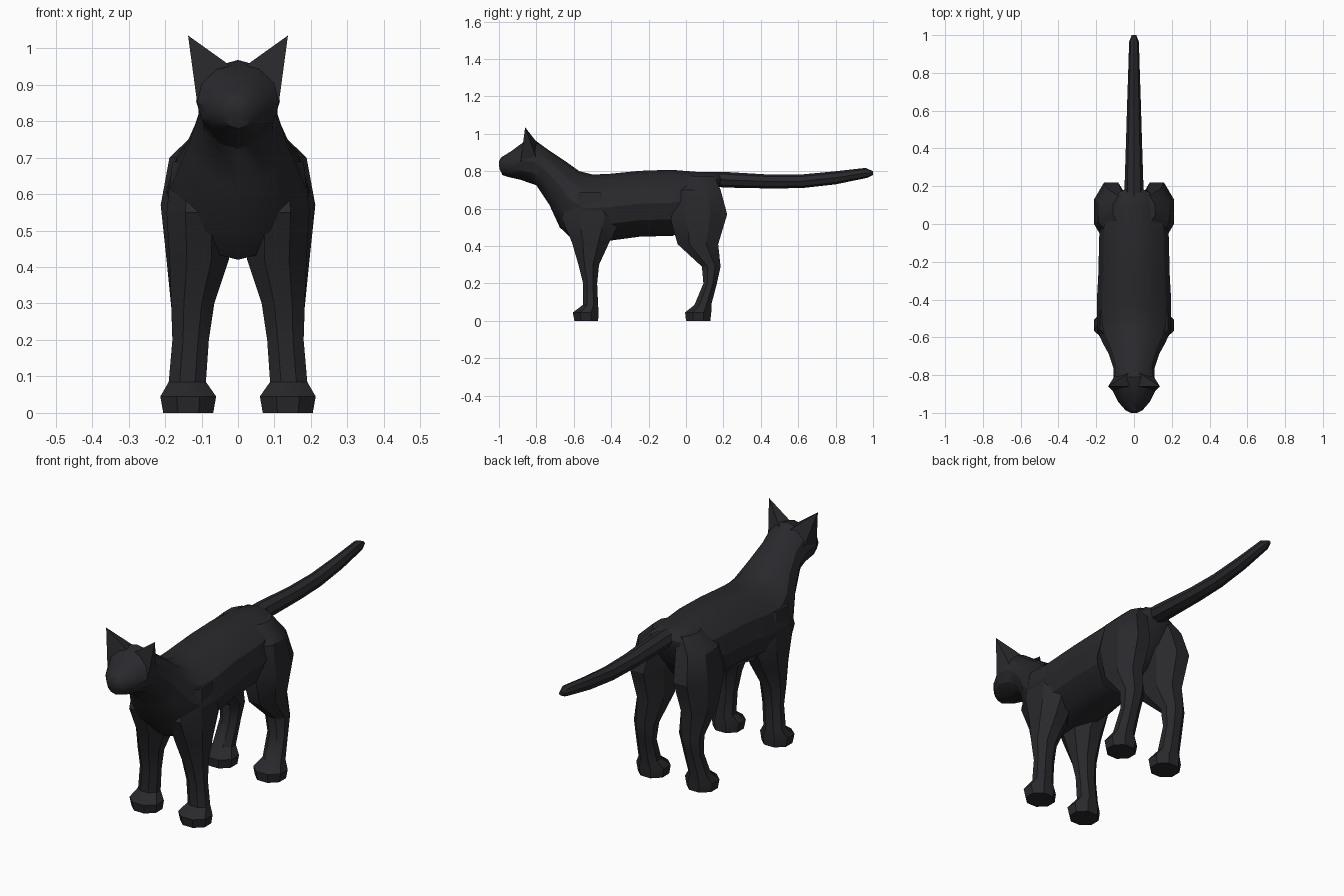
import bpy, bmesh, math
from mathutils import Vector

coat = bpy.data.materials.new("black_coat")
coat.diffuse_color = (0.022, 0.022, 0.026, 1)


def finish(name, bm, mirror=False, angle=30):
    bmesh.ops.recalc_face_normals(bm, faces=bm.faces)
    mesh = bpy.data.meshes.new(name)
    bm.to_mesh(mesh)
    bm.free()
    mesh.materials.append(coat)
    obj = bpy.data.objects.new(name, mesh)
    bpy.context.collection.objects.link(obj)
    if mirror:
        obj.modifiers.new("Mirror", 'MIRROR').use_mirror_merge = False
    bpy.ops.object.select_all(action='DESELECT')
    obj.select_set(True)
    bpy.context.view_layer.objects.active = obj
    bpy.ops.object.shade_smooth_by_angle(angle=math.radians(angle))
    return obj


def loft(name, rings, mirror=False, angle=30):
    bm = bmesh.new()
    loops = [[bm.verts.new(p) for p in ring] for ring in rings]
    n = len(loops[0])
    for a, b in zip(loops, loops[1:]):
        for i in range(n):
            j = (i + 1) % n
            bm.faces.new((a[i], a[j], b[j], b[i]))
    bm.faces.new(loops[0])
    bm.faces.new(loops[-1])
    return finish(name, bm, mirror, angle)


def upright_ring(ty, tz, by, bz, w, n=12):
    # ring spanning a top and a bottom point on the centre plane
    top, bot = Vector((0, ty, tz)), Vector((0, by, bz))
    mid, half = (top + bot) / 2, (top - bot) / 2
    pts = []
    for i in range(n):
        a = 2 * math.pi * i / n
        pts.append(mid + half * math.cos(a) + Vector((w * math.sin(a), 0, 0)))
    return pts


def flat_ring(z, y0, y1, x0, x1, n=8):
    # horizontal ring filling a rectangle with cut corners
    k = 1 / math.cos(math.pi / n)
    pts = []
    for i in range(n):
        a = 2 * math.pi * (i + 0.5) / n
        pts.append(((x0 + x1) / 2 + (x1 - x0) / 2 * k * math.cos(a),
                    (y0 + y1) / 2 + (y1 - y0) / 2 * k * math.sin(a), z))
    return pts


# torso, neck and head: top y,z / bottom y,z / half width
body = [
    (0.19, 0.78, 0.175, 0.71, 0.05),
    (0.16, 0.795, 0.14, 0.62, 0.12),
    (0.08, 0.795, 0.06, 0.52, 0.17),
    (-0.08, 0.808, -0.07, 0.455, 0.185),
    (-0.25, 0.802, -0.25, 0.45, 0.188),
    (-0.42, 0.785, -0.40, 0.43, 0.197),
    (-0.50, 0.783, -0.59, 0.42, 0.195),
    (-0.57, 0.80, -0.675, 0.50, 0.17),
    (-0.64, 0.85, -0.73, 0.62, 0.135),
    (-0.73, 0.91, -0.80, 0.725, 0.108),
    (-0.81, 0.968, -0.83, 0.735, 0.11),
    (-0.87, 0.955, -0.885, 0.755, 0.115),
    (-0.935, 0.907, -0.945, 0.768, 0.085),
    (-0.99, 0.873, -0.982, 0.78, 0.045),
    (-1.0, 0.85, -0.998, 0.815, 0.02),
]
loft("body_and_head", [upright_ring(*s) for s in body])

# tail
tail = [
    (0.08, 0.793, 0.08, 0.73, 0.05),
    (0.20, 0.797, 0.20, 0.713, 0.05),
    (0.45, 0.782, 0.45, 0.708, 0.042),
    (0.62, 0.783, 0.62, 0.71, 0.037),
    (0.80, 0.80, 0.80, 0.73, 0.031),
    (0.96, 0.818, 0.97, 0.765, 0.026),
    (1.0, 0.80, 1.0, 0.78, 0.012),
]
loft("tail", [upright_ring(*s, n=8) for s in tail])

# legs with paws: z / front y, back y / inner x, outer x
front_leg = [
    (0.0, -0.597, -0.47, 0.068, 0.205),
    (0.045, -0.605, -0.467, 0.06, 0.213),
    (0.085, -0.552, -0.47, 0.088, 0.19),
    (0.20, -0.55, -0.475, 0.08, 0.18),
    (0.30, -0.575, -0.465, 0.065, 0.183),
    (0.42, -0.61, -0.41, 0.025, 0.188),
    (0.55, -0.665, -0.34, 0.02, 0.196),
    (0.69, -0.62, -0.40, 0.02, 0.18),
]
loft("front_leg", [flat_ring(*s) for s in front_leg], mirror=True)

hind_leg = [
    (0.0, 0.0, 0.13, 0.068, 0.205),
    (0.045, -0.005, 0.135, 0.06, 0.213),
    (0.085, 0.045, 0.135, 0.088, 0.19),
    (0.20, 0.093, 0.165, 0.085, 0.18),
    (0.29, 0.085, 0.185, 0.07, 0.183),
    (0.41, -0.045, 0.172, 0.05, 0.195),
    (0.57, -0.09, 0.22, 0.03, 0.212),
    (0.70, -0.06, 0.185, 0.02, 0.188),
    (0.775, 0.0, 0.15, 0.02, 0.11),
]
loft("hind_leg", [flat_ring(*s) for s in hind_leg], mirror=True)

# ears: four-sided pyramids
bm = bmesh.new()
base = [bm.verts.new(p) for p in ((0.025, -0.86, 0.955), (0.112, -0.885, 0.85),
                                  (0.10, -0.80, 0.87), (0.03, -0.79, 0.945))]
tip = bm.verts.new((0.137, -0.86, 1.035))
bm.faces.new(base)
for i in range(4):
    bm.faces.new((base[i], base[(i + 1) % 4], tip))
finish("ear", bm, mirror=True)
